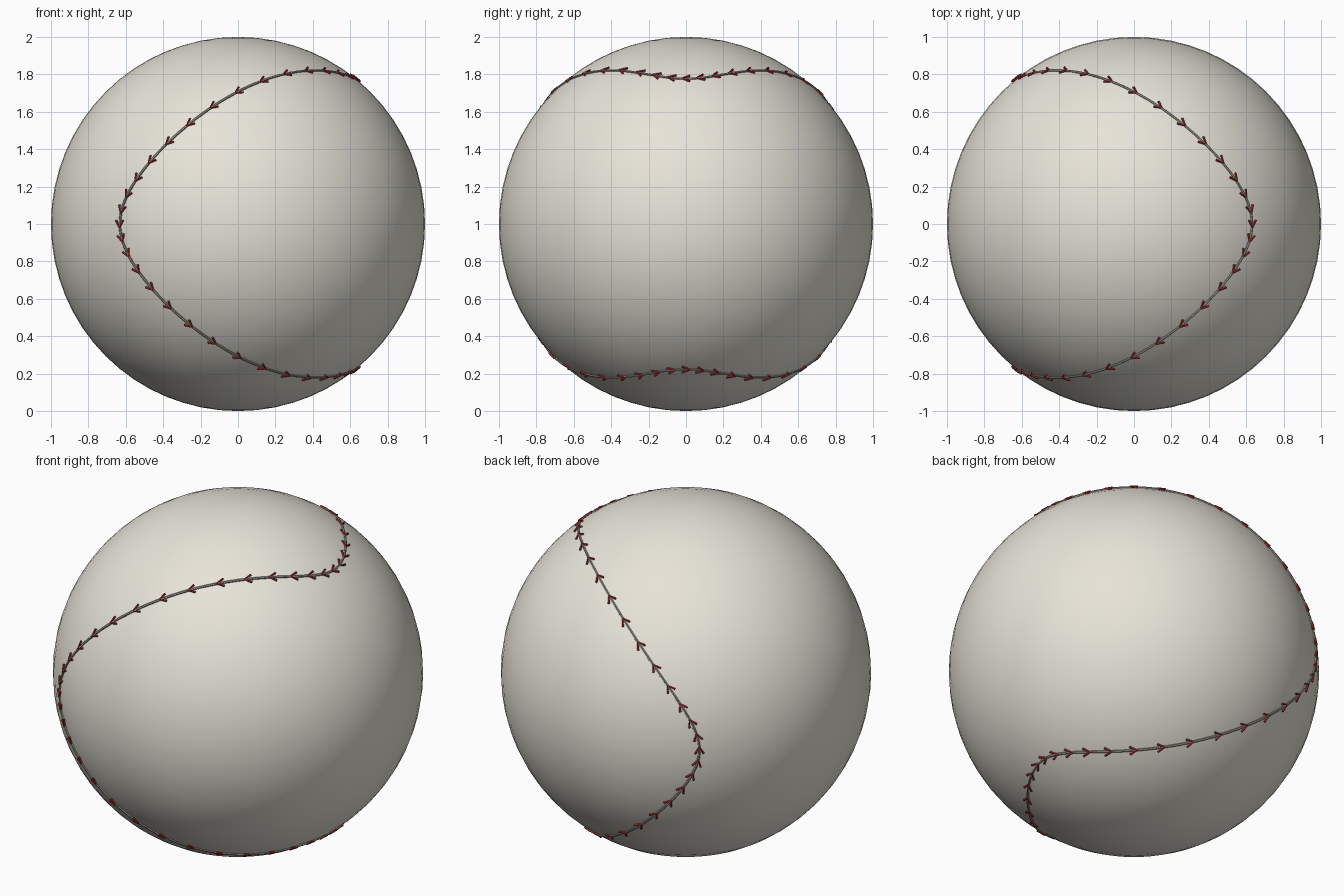
import bpy
from math import sin, cos, tau
from mathutils import Vector

cube = bpy.data.objects.get("Cube")
if cube:
    bpy.data.objects.remove(cube)

CENTRE = Vector((0, 0, 1))
SWING = 0.683      # how far the seam swings to each side, in radians
STITCHES = 64


def material(name, rgb):
    mat = bpy.data.materials.new(name)
    mat.use_nodes = True
    mat.diffuse_color = (*rgb, 1)
    bsdf = mat.node_tree.nodes["Principled BSDF"]
    bsdf.inputs["Base Color"].default_value = (*rgb, 1)
    bsdf.inputs["Roughness"].default_value = 0.7
    return mat


def seam_dir(t):
    """Unit vector from the ball centre to the seam at angle t."""
    lat = SWING * cos(2 * t)
    return Vector((sin(lat), -cos(lat) * sin(t), cos(lat) * cos(t)))


def tube(name, paths, radius, mat, cyclic=False):
    """Round cord along each path, turned into a mesh."""
    curve = bpy.data.curves.new(name, "CURVE")
    curve.dimensions = "3D"
    curve.bevel_depth = radius
    curve.bevel_resolution = 1
    curve.use_fill_caps = True
    for path in paths:
        spline = curve.splines.new("POLY")
        spline.points.add(len(path) - 1)
        for point, co in zip(spline.points, path):
            point.co = (*co, 1)
        spline.use_cyclic_u = cyclic
    curve.materials.append(mat)
    obj = bpy.data.objects.new(name, curve)
    bpy.context.collection.objects.link(obj)
    bpy.ops.object.select_all(action="DESELECT")
    obj.select_set(True)
    bpy.context.view_layer.objects.active = obj
    bpy.ops.object.convert(target="MESH")
    bpy.ops.object.shade_smooth_by_angle()


leather = material("cream_leather", (0.85, 0.82, 0.735))
groove = material("grey_seam", (0.32, 0.31, 0.27))
thread = material("dark_red_thread", (0.5, 0.03, 0.03))

# Leather ball
bpy.ops.mesh.primitive_uv_sphere_add(segments=64, ring_count=32, radius=1, location=CENTRE)
ball = bpy.context.object
ball.name = "ball"
ball.data.materials.append(leather)
bpy.ops.object.shade_smooth()

# One closed seam winding round the ball
steps = STITCHES * 4
seam = [CENTRE + seam_dir(tau * i / steps) for i in range(steps)]
tube("seam", [seam], 0.007, groove, cyclic=True)


# Chevron stitches pointing along the seam
def chevron(t):
    out = seam_dir(t)
    along = (seam_dir(t + 0.01) - seam_dir(t - 0.01)).normalized()
    side = out.cross(along)
    back = out - along * 0.02
    corners = (back + side * 0.023, out + along * 0.02, back - side * 0.023)
    return [CENTRE + c.normalized() * 1.004 for c in corners]


stitches = [chevron(tau * i / STITCHES) for i in range(STITCHES)]
tube("stitches", stitches, 0.006, thread)
